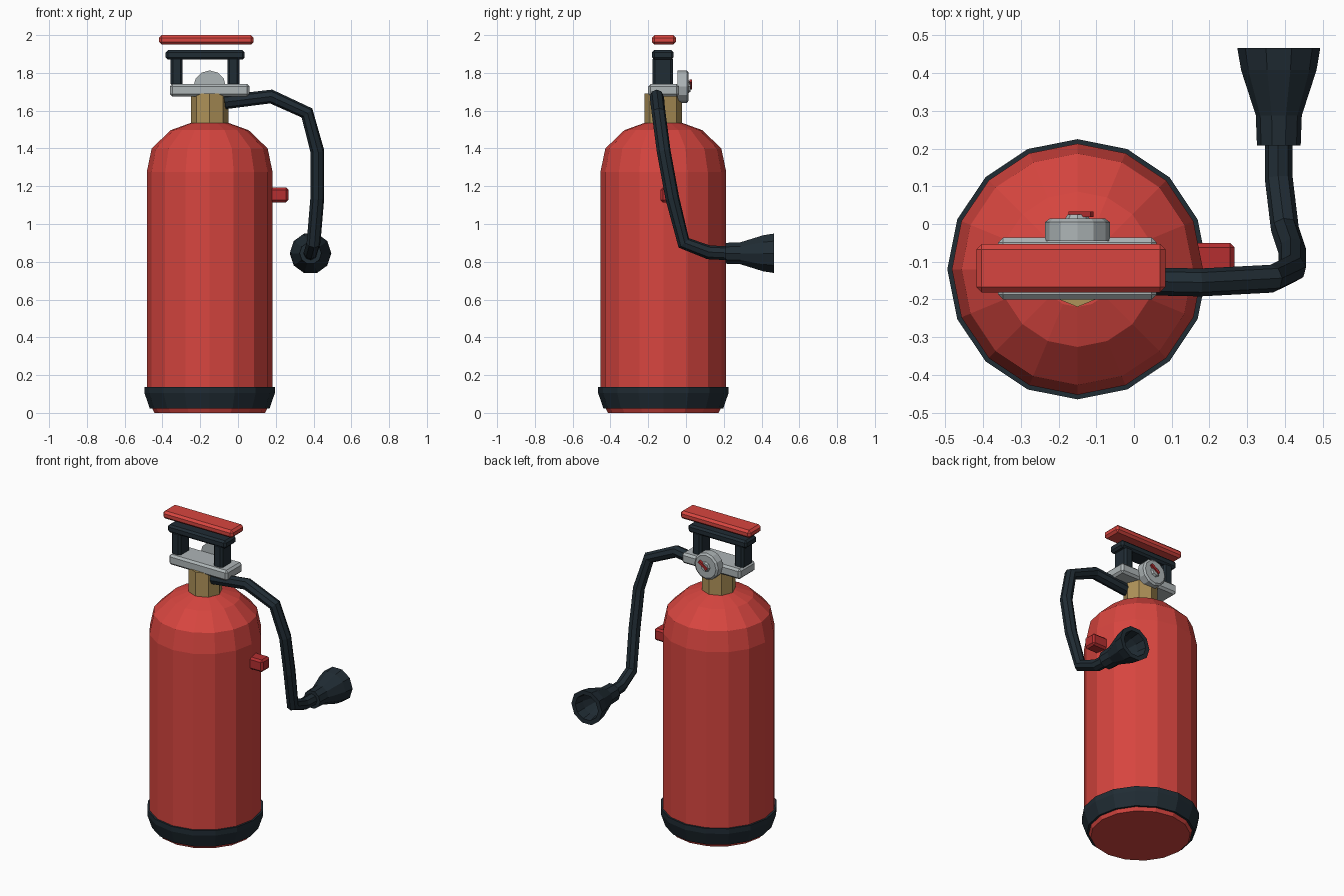
import bpy, bmesh, math
from mathutils import Matrix, Vector

if "Cube" in bpy.data.objects:
    bpy.data.objects.remove(bpy.data.objects["Cube"])


def mat(name, r, g, b):
    m = bpy.data.materials.new(name)
    m.diffuse_color = (r, g, b, 1)
    m.use_nodes = True
    m.node_tree.nodes["Principled BSDF"].inputs["Base Color"].default_value = m.diffuse_color
    return m


RED = mat("red paint", 0.68, 0.06, 0.05)
DARK_RED = mat("dark red", 0.46, 0.028, 0.03)
BLACK = mat("blue black rubber", 0.0144, 0.025, 0.034)
BRASS = mat("brass", 0.43, 0.29, 0.10)
GREY = mat("light grey metal", 0.42, 0.46, 0.47)

CX, CY = -0.15, -0.12  # cylinder axis


def finish(bm, name, material):
    bmesh.ops.recalc_face_normals(bm, faces=bm.faces)
    me = bpy.data.meshes.new(name)
    bm.to_mesh(me)
    bm.free()
    me.materials.append(material)
    ob = bpy.data.objects.new(name, me)
    bpy.context.collection.objects.link(ob)
    return ob


def lathe(name, profile, sides, material, loc=(CX, CY, 0), along_y=False):
    """Turn (radius, height) points around z, or around y."""
    bm = bmesh.new()
    rings = []
    for r, h in profile:
        ring = []
        for i in range(sides):
            a = 2 * math.pi * i / sides
            c, s = r * math.cos(a), r * math.sin(a)
            p = Vector((c, h, s)) if along_y else Vector((c, s, h))
            ring.append(bm.verts.new(p + Vector(loc)))
        rings.append(ring)
    for lo, hi in zip(rings, rings[1:]):
        for i in range(sides):
            j = (i + 1) % sides
            bm.faces.new((lo[i], lo[j], hi[j], hi[i]))
    bm.faces.new(rings[0])
    bm.faces.new(rings[-1])
    return finish(bm, name, material)


def box(name, lo, hi, material, bevel=0.012, tilt=0):
    """Bevelled box between two corners, optionally tilted about y."""
    lo, hi = Vector(lo), Vector(hi)
    bm = bmesh.new()
    bmesh.ops.create_cube(bm, size=1)
    bmesh.ops.scale(bm, vec=hi - lo, verts=bm.verts)
    if bevel:
        bmesh.ops.bevel(bm, geom=bm.edges[:], offset=bevel, segments=1, affect='EDGES')
    bmesh.ops.transform(bm, verts=bm.verts,
                        matrix=Matrix.Translation((lo + hi) / 2) @ Matrix.Rotation(tilt, 4, 'Y'))
    return finish(bm, name, material)


# Tank, rubber foot and brass neck
lathe("tank", [(0.293, 0), (0.333, 0.08), (0.333, 1.275), (0.307, 1.40),
               (0.206, 1.497), (0.10, 1.535)], 16, RED)
lathe("foot_ring", [(0.29, 0.022), (0.317, 0.022), (0.345, 0.105), (0.345, 0.138),
                    (0.325, 0.138)], 16, BLACK)
lathe("neck", [(0.10, 1.50), (0.10, 1.69)], 8, BRASS)

# Valve block, posts, carrying bar and squeeze lever
box("valve_plate", (-0.36, -0.20, 1.675), (0.06, -0.036, 1.742), GREY, 0.013)
for side, x in (("left", -0.325), ("right", -0.024)):
    box(side + "_post", (x - 0.032, -0.177, 1.73), (x + 0.032, -0.07, 1.885), BLACK)
box("carry_bar", (-0.383, -0.18, 1.87), (0.035, -0.066, 1.92), BLACK)
box("squeeze_lever", (-0.418, -0.181, 1.95), (0.083, -0.053, 2.0), RED, 0.014)

# Pressure gauge on the back, with hub and needle
GZ = 1.727
lathe("gauge", [(0.086, -0.045), (0.086, 0.005), (0.074, 0.014)], 12, GREY,
      (CX, 0, GZ), True)
lathe("gauge_hub", [(0.034, 0.012), (0.026, 0.025)], 8, GREY, (CX, 0, GZ), True)
box("gauge_needle", (CX - 0.025, 0.018, GZ + 0.003), (CX + 0.045, 0.033, GZ + 0.019),
    DARK_RED, 0, math.radians(-35))

# Hose clip on the tank side
box("hose_clip", (0.13, -0.135, 1.115), (0.267, -0.05, 1.193), DARK_RED)

# Hose
path = [(-0.07, -0.15, 1.645), (0.175, -0.155, 1.675), (0.365, -0.145, 1.588),
        (0.42, -0.118, 1.385), (0.42, -0.073, 1.14), (0.40, -0.012, 0.90),
        (0.384, 0.12, 0.85), (0.384, 0.23, 0.845)]
cu = bpy.data.curves.new("hose_path", 'CURVE')
cu.dimensions = '3D'
cu.bevel_depth = 0.037
cu.bevel_resolution = 2
cu.use_fill_caps = True
sp = cu.splines.new('POLY')
sp.points.add(len(path) - 1)
sp.use_smooth = False
for p, co in zip(sp.points, path):
    p.co = (*co, 1)
tmp = bpy.data.objects.new("hose_path", cu)
bpy.context.collection.objects.link(tmp)
bpy.context.view_layer.update()
bm = bmesh.new()
bm.from_mesh(tmp.evaluated_get(bpy.context.evaluated_depsgraph_get()).to_mesh())
bpy.data.objects.remove(tmp)
bmesh.ops.remove_doubles(bm, verts=bm.verts, dist=1e-5)
for f in bm.faces:
    f.smooth = False
finish(bm, "hose", BLACK)

# Flared nozzle, hollow at the mouth
lathe("nozzle", [(0.058, 0.208), (0.061, 0.288), (0.10, 0.408), (0.11, 0.467),
                 (0.082, 0.467), (0.072, 0.405), (0.045, 0.32)], 10, BLACK,
      (0.384, 0, 0.845), True)
